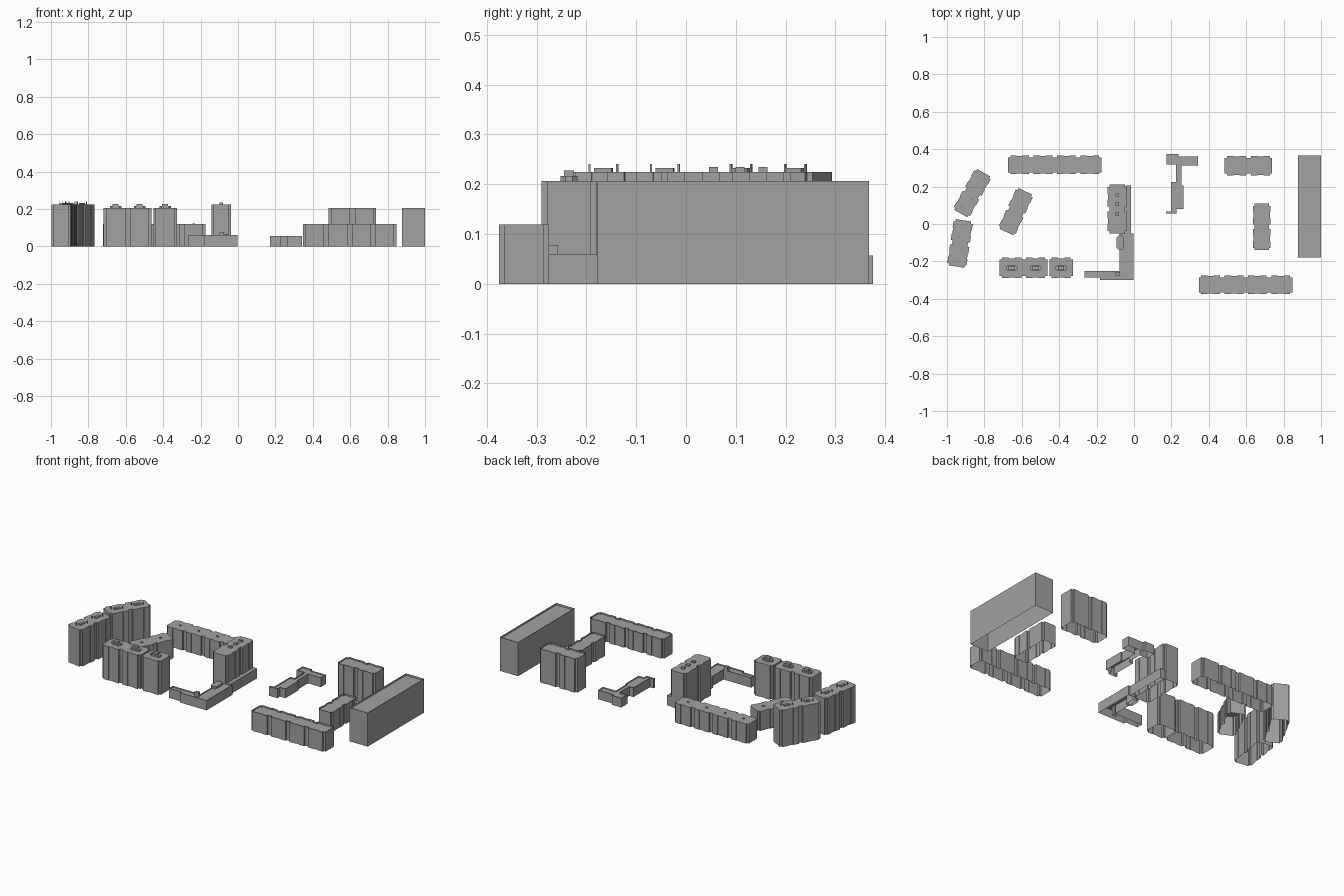
import bpy, bmesh, math
from mathutils import Matrix

if "Cube" in bpy.data.objects:
    bpy.data.objects.remove(bpy.data.objects["Cube"])

# dark grey render for every wall and roof
GREY = bpy.data.materials.new("dark_grey")
GREY.diffuse_color = (0.36, 0.36, 0.36, 1)
GREY.use_nodes = True
GREY.node_tree.nodes["Principled BSDF"].inputs["Base Color"].default_value = GREY.diffuse_color


def shell(name, outline, height, parapet=0.0, loc=(0, 0), angle=0.0, base=0.0):
    """Open-bottom block; the roof can be sunk below the thin wall tops."""
    if sum(a[0] * b[1] - b[0] * a[1] for a, b in zip(outline, outline[1:] + outline[:1])) < 0:
        outline = outline[::-1]
    bm = bmesh.new()
    low = [bm.verts.new((x, y, base)) for x, y in outline]
    top = [bm.verts.new((x, y, height)) for x, y in outline]
    n = len(outline)
    for i in range(n):
        j = (i + 1) % n
        bm.faces.new((low[i], low[j], top[j], top[i]))
    roof = [bm.verts.new((x, y, height - parapet)) for x, y in outline] if parapet else top
    bm.faces.new(roof)
    me = bpy.data.meshes.new(name)
    bm.to_mesh(me)
    bm.free()
    me.materials.append(GREY)
    ob = bpy.data.objects.new(name, me)
    ob.matrix_world = Matrix.Translation((*loc, 0)) @ Matrix.Rotation(math.radians(angle), 4, 'Z')
    bpy.context.collection.objects.link(ob)
    return ob


def rect(x0, x1, y0, y1):
    return [(x0, y0), (x1, y0), (x1, y1), (x0, y1)]


def chamfered(cx, cy, w, d, c):
    w, d = w / 2, d / 2
    return [(cx + x, cy + y) for x, y in
            [(-w + c, -d), (w - c, -d), (w, -d + c), (w, d - c),
             (w - c, d), (-w + c, d), (-w, d - c), (-w, -d + c)]]


# facade steps of one stairwell section: (fraction along, fraction of half depth)
STEPS = [(0.10, 0.80), (0.10, 1.0), (0.37, 1.0), (0.37, 0.94),
         (0.63, 0.94), (0.63, 1.0), (0.90, 1.0), (0.90, 0.80)]


def section_outline(n, length, depth):
    """Symmetric stepped plan made of n equal sections."""
    w, h = length / n, depth / 2
    side = [(-length / 2, 0.80 * h)]
    for i in range(n):
        side += [(-length / 2 + (i + t) * w, s * h) for t, s in STEPS]
    side.append((length / 2, 0.80 * h))
    return [(x, -y) for x, y in side] + side[::-1]


def apartment(name, n, length, depth, height, loc, angle=0, parapet=0.0, roof=None):
    shell(name, section_outline(n, length, depth), height, parapet, loc, angle)
    w = length / n
    for i in range(n):
        cx = -length / 2 + (i + 0.5) * w
        tag = f"{name}_{i + 1}"

        def box(part, outline, z0, z1):
            shell(f"{tag}_{part}", outline, height + z1, 0, loc, angle, height + z0)

        if roof == "housing":      # lift housing with a smaller box on top
            box("housing", chamfered(cx, 0, 0.062, 0.034, 0.010), 0, 0.010)
            box("lift_box", rect(cx - 0.016, cx + 0.016, -0.010, 0.010), 0.010, 0.021)
        if roof == "tower":        # low hatch with slim pipes
            box("hatch", rect(cx - 0.018, cx + 0.018, -0.008, 0.008), 0, 0.008)
            for k, (px, py) in enumerate([(-0.03, 0.012), (0.03, -0.012)]):
                box(f"pipe_{k}", rect(cx + px - 0.002, cx + px + 0.002, py - 0.002, py + 0.002), 0, 0.016)
        if roof == "vents":        # small vent stack
            box("vent", rect(cx - 0.007, cx + 0.007, -0.004, 0.004), 0, 0.005)


# west quarter
apartment("long_block_north", 4, 0.50, 0.10, 0.119, (-0.424, 0.316), roof="vents")
apartment("angled_low_block", 2, 0.24, 0.10, 0.119, (-0.632, 0.066), 65, roof="vents")
apartment("angled_tower_north", 2, 0.25, 0.10, 0.224, (-0.865, 0.165), 60.6, roof="tower")
apartment("angled_tower_west", 2, 0.25, 0.104, 0.224, (-0.930, -0.104), 81.5, roof="tower")
apartment("three_section_tower_a", 2, 0.256, 0.11, 0.206, (-0.590, -0.235), roof="housing")
apartment("three_section_tower_b", 1, 0.127, 0.11, 0.206, (-0.389, -0.235), roof="housing")

# central tower with low wing around its foot
apartment("central_tower", 2, 0.26, 0.104, 0.224, (-0.090, 0.080), 90)
for i, y in enumerate((0.055, 0.108, 0.155)):
    shell(f"central_tower_box_{i}", rect(-0.100, -0.080, y - 0.009, y + 0.009), 0.234, base=0.224)
shell("tower_side_wing", rect(-0.045, -0.015, -0.05, 0.205), 0.06)
shell("low_wing", [(-0.265, -0.285), (-0.182, -0.285), (-0.182, -0.300), (-0.002, -0.300),
                   (-0.002, -0.050), (-0.078, -0.050), (-0.078, -0.250), (-0.265, -0.250)],
      0.06, 0.008)
shell("low_wing_bay", chamfered(-0.074, -0.100, 0.038, 0.075, 0.010), 0.066)
shell("low_wing_roof_box", rect(-0.100, -0.075, -0.275, -0.257), 0.078)

# east quarter
shell("low_hall", [(0.172, 0.055), (0.227, 0.055), (0.227, 0.080), (0.264, 0.080), (0.264, 0.205),
                   (0.255, 0.205), (0.255, 0.312), (0.341, 0.312), (0.341, 0.360), (0.238, 0.360),
                   (0.238, 0.375), (0.174, 0.375), (0.174, 0.318), (0.225, 0.318), (0.225, 0.225),
                   (0.197, 0.225), (0.197, 0.068), (0.172, 0.068)], 0.057, 0.008)
apartment("tall_block_north", 2, 0.254, 0.104, 0.206, (0.612, 0.312), parapet=0.010)
apartment("low_block_middle", 2, 0.25, 0.096, 0.119, (0.683, -0.015), 90, parapet=0.010)
apartment("long_block_south", 4, 0.50, 0.10, 0.119, (0.597, -0.325), parapet=0.010)
shell("east_slab", rect(0.877, 1.0, -0.178, 0.367), 0.206, 0.012)
